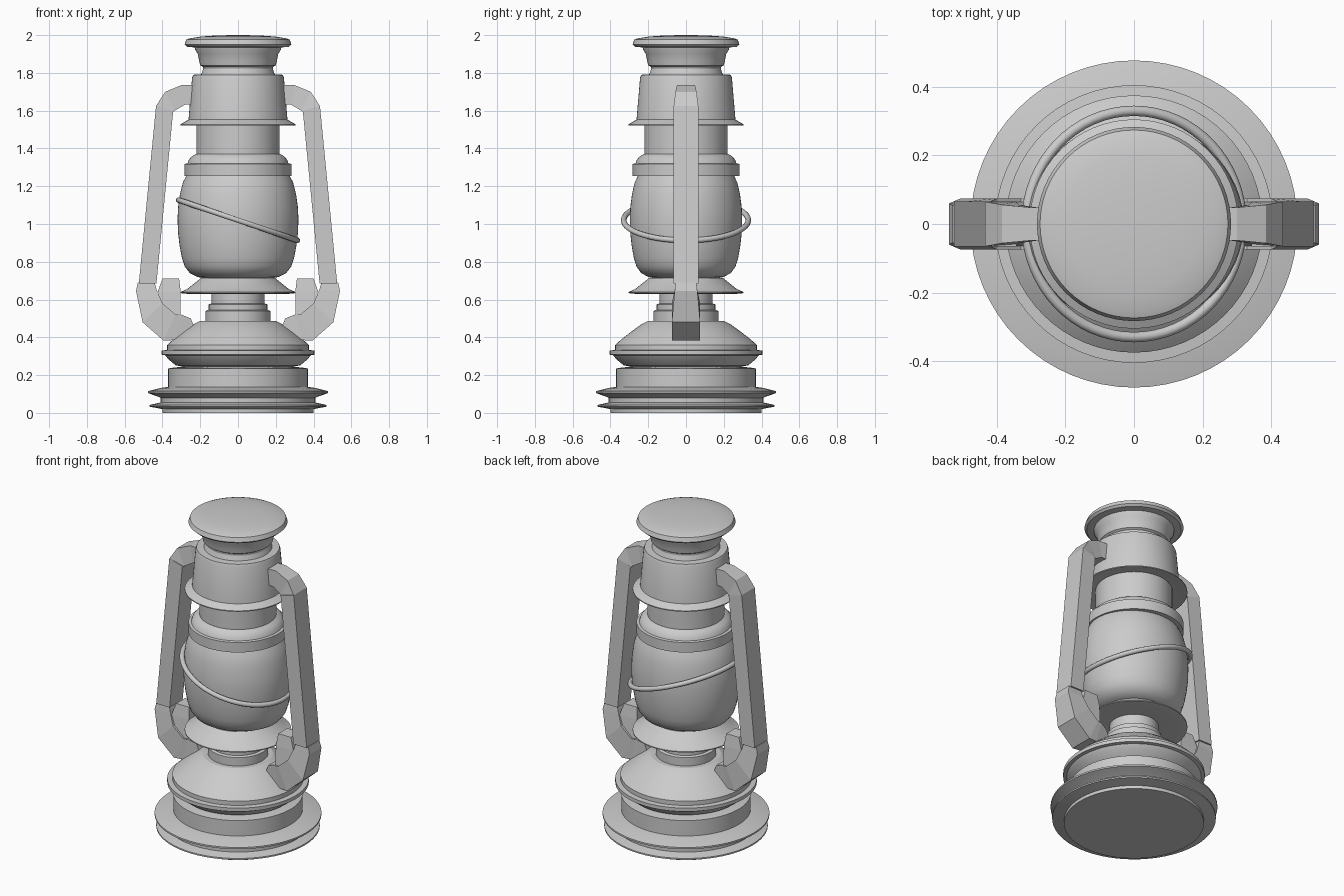
import bpy, bmesh, math
from mathutils import Matrix

if "Cube" in bpy.data.objects:
    bpy.data.objects.remove(bpy.data.objects["Cube"])


def finish(name, bm, angle=None):
    bmesh.ops.remove_doubles(bm, verts=bm.verts, dist=1e-5)
    bmesh.ops.recalc_face_normals(bm, faces=bm.faces)
    mesh = bpy.data.meshes.new(name)
    bm.to_mesh(mesh)
    bm.free()
    ob = bpy.data.objects.new(name, mesh)
    bpy.context.collection.objects.link(ob)
    if angle:
        bpy.ops.object.select_all(action='DESELECT')
        ob.select_set(True)
        bpy.context.view_layer.objects.active = ob
        bpy.ops.object.shade_smooth_by_angle(angle=math.radians(angle))
    return ob


def lathe(name, profile, sides=64, angle=25):
    """Spin an (r, z) profile about z, closing both ends on the axis."""
    pts = [(0, profile[0][1])] + profile + [(0, profile[-1][1])]
    bm = bmesh.new()
    vs = [bm.verts.new((r, 0, z)) for r, z in pts]
    es = [bm.edges.new(p) for p in zip(vs, vs[1:])]
    bmesh.ops.spin(bm, geom=vs + es, cent=(0, 0, 0), axis=(0, 0, 1),
                   angle=math.tau, steps=sides, use_duplicate=False)
    bmesh.ops.dissolve_degenerate(bm, dist=1e-5, edges=bm.edges)
    return finish(name, bm, angle)


def loft(name, sections, side):
    """Rectangular tube; each section is outer x, z, inner x, z, half depth."""
    bm = bmesh.new()
    rings = []
    for xo, zo, xi, zi, h in sections:
        rings.append([bm.verts.new((side * x, y, z)) for x, y, z in
                      ((xo, -h, zo), (xo, h, zo), (xi, h, zi), (xi, -h, zi))])
    for a, b in zip(rings, rings[1:]):
        for i in range(4):
            j = (i + 1) % 4
            bm.faces.new((a[i], a[j], b[j], b[i]))
    bm.faces.new(rings[0])
    bm.faces.new(rings[-1])
    return finish(name, bm)


# Foot with two flared flanges
lathe("base", [(.40, 0), (.40, .02), (.468, .033), (.468, .042), (.41, .055),
               (.41, .08), (.42, .085), (.477, .105), (.477, .115),
               (.41, .132), (.37, .138), (.37, .235), (.34, .24), (.27, .247)])
# Fuel tank with rim and sloping shoulder
lathe("fuel_tank", [(.27, .24), (.33, .252), (.37, .285), (.385, .305), (.405, .308),
                    (.405, .33), (.375, .333), (.375, .36), (.345, .387),
                    (.29, .43), (.235, .47), (.20, .487)])
# Burner collar and drip plate
lathe("burner", [(.172, .48), (.172, .54), (.155, .545), (.155, .575),
                 (.14, .58), (.14, .65)])
lathe("globe_plate", [(.14, .64), (.265, .63), (.305, .634), (.305, .64),
                      (.27, .655), (.195, .715)])
# Glass globe, slightly narrower front to back
globe = lathe("globe", [(.17, .71), (.215, .72), (.255, .74), (.282, .775),
                        (.297, .82), (.31, .89), (.318, .96), (.32, 1.03),
                        (.317, 1.09), (.307, 1.16), (.292, 1.22), (.27, 1.262)], angle=40)
globe.data.transform(Matrix.Diagonal((1, .93, 1, 1)))

# Tilted guard wire around the globe
bm = bmesh.new()
n, m, t = 64, 10, .015
ring = [[bm.verts.new(((.314 + t * math.cos(v)) * math.cos(u),
                       (.330 + t * math.cos(v)) * math.sin(u),
                       1.02 + t * math.sin(v) - .34 * .314 * math.cos(u)))
         for v in (math.tau * k / m for k in range(m))]
        for u in (math.tau * k / n for k in range(n))]
for i in range(n):
    for j in range(m):
        a, b = ring[i], ring[(i + 1) % n]
        k = (j + 1) % m
        bm.faces.new((a[j], b[j], b[k], a[k]))
finish("guard_wire", bm, 60)

# Upper collar, chimney and hood
lathe("globe_collar", [(.26, 1.255), (.283, 1.255), (.283, 1.318), (.267, 1.321),
                       (.26, 1.34), (.245, 1.358), (.225, 1.37)])
lathe("chimney", [(.22, 1.36), (.22, 1.54)])
lathe("hood", [(.22, 1.535), (.27, 1.527), (.305, 1.522), (.305, 1.528),
               (.262, 1.552), (.243, 1.775), (.237, 1.79), (.195, 1.792),
               (.185, 1.82), (.188, 1.84)])
# Vent cup and domed cap
lathe("vent_cup", [(.175, 1.825), (.20, 1.84), (.205, 1.86), (.213, 1.90),
                   (.228, 1.925), (.23, 1.94)])
lathe("cap", [(.23, 1.935), (.27, 1.938), (.283, 1.95), (.274, 1.976),
              (.255, 1.983), (.20, 1.992), (.12, 1.998), (.03, 2.0)])

# Side air tubes, elbows and elbow spurs, mirrored
for label, s in (("left", -1), ("right", 1)):
    loft(f"upper_arm_{label}", [(.22, 1.735, .22, 1.63, .048), (.30, 1.735, .28, 1.632, .048),
                                (.385, 1.70, .335, 1.60, .056),
                                (.434, 1.625, .345, 1.59, .065)], s)
    loft(f"air_tube_{label}", [(.434, 1.625, .343, 1.60, .065),
                               (.525, .685, .432, .685, .065)], s)
    loft(f"elbow_{label}", [(.53, .69, .44, .685, .055), (.54, .645, .43, .65, .06),
                            (.505, .48, .40, .58, .075), (.395, .383, .33, .52, .075),
                            (.34, .385, .30, .52, .07), (.23, .45, .25, .50, .055)], s)
    loft(f"elbow_spur_{label}", [(.40, .712, .312, .712, .045), (.425, .64, .303, .64, .055),
                                 (.45, .52, .306, .50, .066)], s)
